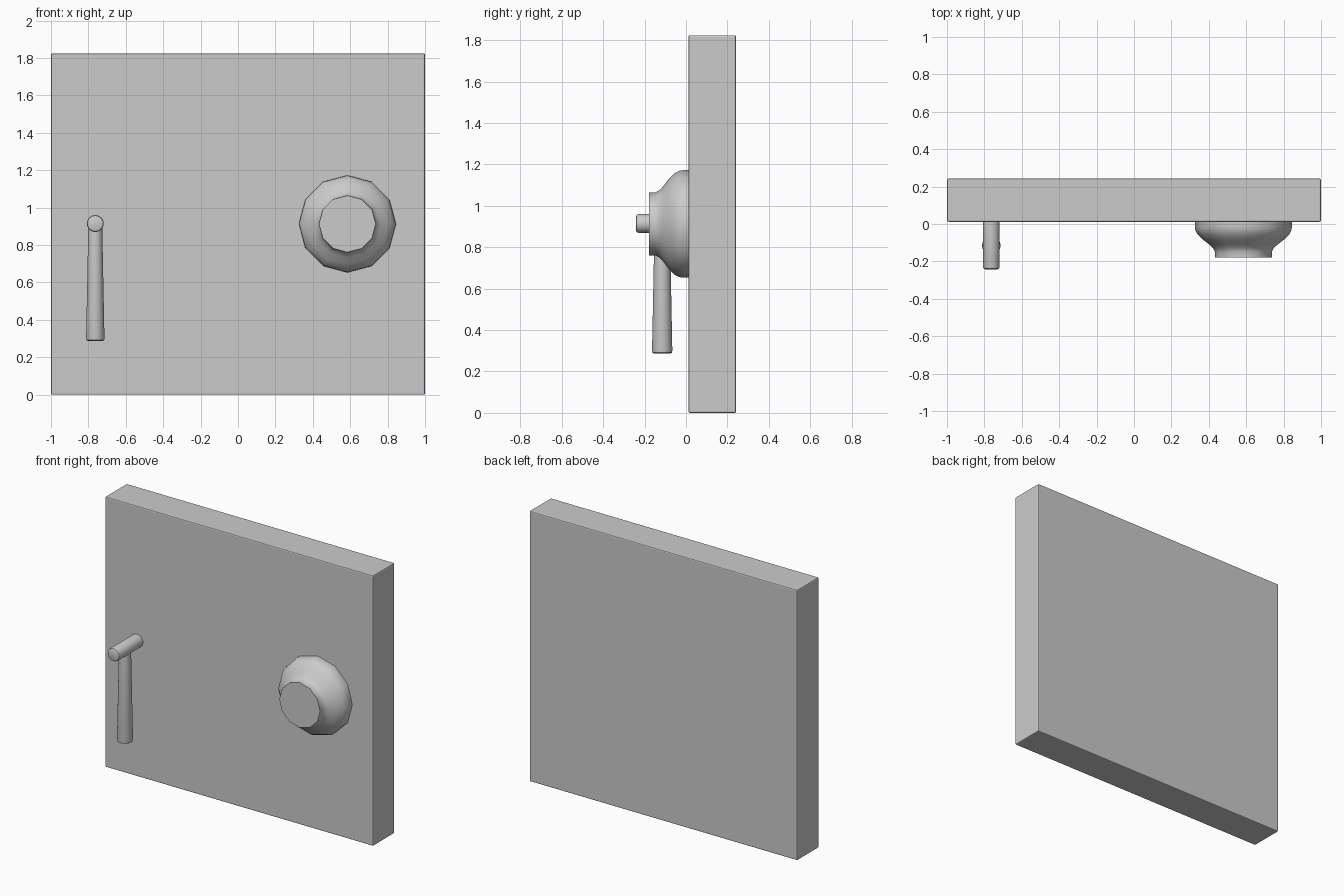
import bpy
import bmesh
import math
from mathutils import Matrix, Vector

if "Cube" in bpy.data.objects:
    bpy.data.objects.remove(bpy.data.objects["Cube"])


def lathe(name, profile, sides, matrix):
    """Spin (radius, height) points about local z, cap both ends."""
    bm = bmesh.new()
    rings = []
    for r, h in profile:
        rings.append([bm.verts.new((r * math.cos(2 * math.pi * i / sides),
                                    r * math.sin(2 * math.pi * i / sides), h))
                      for i in range(sides)])
    for a, b in zip(rings, rings[1:]):
        for i in range(sides):
            j = (i + 1) % sides
            bm.faces.new((a[i], a[j], b[j], b[i]))
    bm.faces.new(rings[0][::-1])
    bm.faces.new(rings[-1])
    bmesh.ops.recalc_face_normals(bm, faces=bm.faces)
    mesh = bpy.data.meshes.new(name)
    bm.to_mesh(mesh)
    bm.free()
    obj = bpy.data.objects.new(name, mesh)
    bpy.context.collection.objects.link(obj)
    obj.matrix_world = matrix
    return obj


def smooth(obj, degrees):
    bpy.ops.object.select_all(action='DESELECT')
    obj.select_set(True)
    bpy.context.view_layer.objects.active = obj
    bpy.ops.object.shade_smooth_by_angle(angle=math.radians(degrees))


FRONT = Matrix.Rotation(math.radians(90), 4, 'X')   # local z points to -y

# Door slab with a fine edge bevel
bpy.ops.mesh.primitive_cube_add(size=1, location=(0, 0.127, 0.912))
door = bpy.context.object
door.name = "door_slab"
door.dimensions = (2.0, 0.23, 1.824)
bpy.ops.object.transform_apply(location=False, rotation=False, scale=True)
bevel = door.modifiers.new("edge_bevel", 'BEVEL')
bevel.width = 0.007
bevel.segments = 2

# Flared twelve-sided dial
dial_profile = [(0.26, -0.014), (0.26, 0.012), (0.257, 0.032), (0.245, 0.056),
                (0.215, 0.085), (0.18, 0.112), (0.161, 0.13), (0.152, 0.15),
                (0.152, 0.178)]
dial = lathe("dial", dial_profile, 12,
             Matrix.Translation((0.585, 0, 0.913)) @ FRONT)
smooth(dial, 31)

# Handle pivot sticking out of the door
pivot = lathe("handle_pivot",
              [(0.045, -0.02), (0.045, 0.23), (0.042, 0.238), (0.034, 0.242)],
              32, Matrix.Translation((-0.763, 0, 0.915)) @ FRONT)
smooth(pivot, 40)

# Hanging lever, slightly thicker at the bottom
lever = lathe("handle_lever",
              [(0.042, 0.288), (0.047, 0.291), (0.049, 0.3), (0.037, 0.91)],
              32, Matrix.Translation((-0.763, -0.115, 0)))
smooth(lever, 40)
